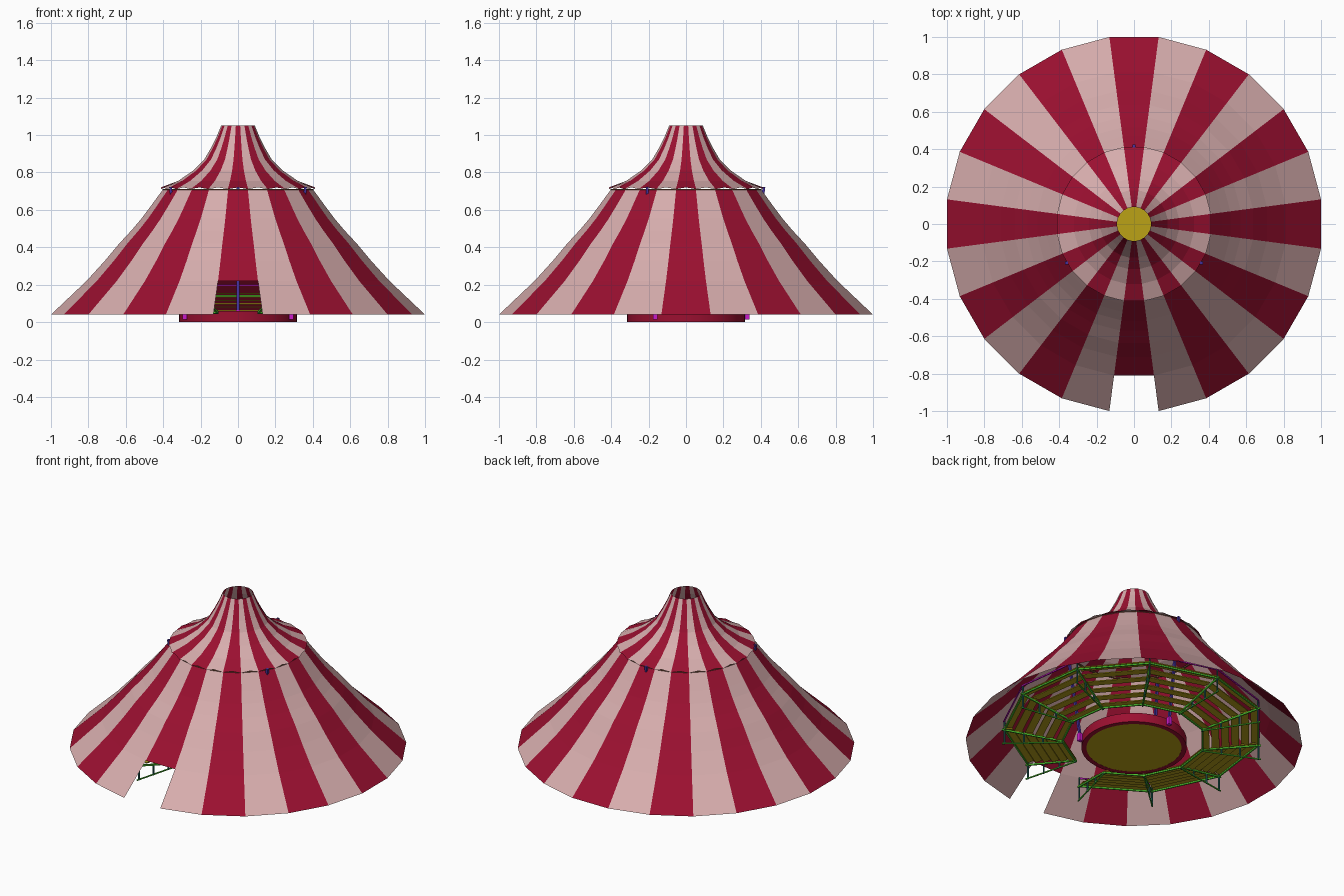
import bpy, bmesh, math
from mathutils import Vector

if "Cube" in bpy.data.objects:
    bpy.data.objects.remove(bpy.data.objects["Cube"])


def mat(name, col):
    m = bpy.data.materials.new(name)
    m.diffuse_color = (*col, 1)
    m.use_nodes = True
    m.node_tree.nodes["Principled BSDF"].inputs["Base Color"].default_value = m.diffuse_color
    return m


RED = mat("red", (0.33, 0.005, 0.03))
PINK = mat("pale_pink", (0.68, 0.42, 0.42))
SAND = mat("sand", (0.5, 0.36, 0.008))
WOOD = mat("seat_wood", (0.45, 0.34, 0.01))
GREEN = mat("frame_green", (0.08, 0.6, 0.03))
TEAL = mat("leg_teal", (0.02, 0.15, 0.13))
BLUE = mat("pole_blue", (0.06, 0.03, 0.35))
MAGENTA = mat("magenta", (0.6, 0.01, 0.6))
BROWN = mat("brown", (0.2, 0.08, 0.04))


def polar(r, deg, z):
    a = math.radians(deg)
    return Vector((r * math.cos(a), r * math.sin(a), z))


def finish(bm, name, mats, normals=True):
    if normals:
        bmesh.ops.recalc_face_normals(bm, faces=bm.faces)
    me = bpy.data.meshes.new(name)
    bm.to_mesh(me)
    bm.free()
    for m in mats:
        me.materials.append(m)
    ob = bpy.data.objects.new(name, me)
    bpy.context.collection.objects.link(ob)
    return ob


def hexa(bm, pts):
    v = [bm.verts.new(p) for p in pts]
    for f in ((3, 2, 1, 0), (4, 5, 6, 7), (0, 1, 5, 4),
              (1, 2, 6, 5), (2, 3, 7, 6), (3, 0, 4, 7)):
        bm.faces.new([v[i] for i in f])


def block(bm, r0, r1, a0, a1, z0, z1):
    # straight plank between two radial lines
    hexa(bm, [polar(r, a, z) for z in (z0, z1)
              for r, a in ((r0, a0), (r1, a0), (r1, a1), (r0, a1))])


def beam(bm, a, b, w):
    # square bar from a to b
    d = (b - a).normalized()
    up = Vector((1, 0, 0)) if abs(d.z) > 0.9 else Vector((0, 0, 1))
    s = d.cross(up).normalized() * w / 2
    t = s.cross(d).normalized() * w / 2
    hexa(bm, [p + q for p in (a, b) for q in (s + t, t - s, -s - t, s - t)])


# striped canvas: 24 flat panels, each swept along a profile
SIDES, STEP = 24, 15
K = 1 / math.cos(math.radians(STEP / 2))


def canvas(name, profile, door=0, scallop=0.0):
    bm = bmesh.new()
    for k in range(SIDES):
        c = -90 + k * STEP
        rows = []
        for r, z in profile:
            rows.append([bm.verts.new(polar(r * K, c + s * STEP / 2, z)) for s in (-1, 1)])
        for i in range(len(rows) - 1):
            if k == 0 and i < door:
                continue
            a, b = rows[i], rows[i + 1]
            loop = [a[0], a[1], b[1], b[0]]
            if i == 0 and scallop:
                mid = (a[0].co + a[1].co) / 2 + Vector((0, 0, scallop))
                loop.insert(1, bm.verts.new(mid))
            f = bm.faces.new(loop)
            f.material_index = k % 2
    bmesh.ops.delete(bm, geom=[v for v in bm.verts if not v.link_faces], context='VERTS')
    bmesh.ops.remove_doubles(bm, verts=bm.verts, dist=0.0005)
    return finish(bm, name, [RED, PINK], False)


canvas("lower_canvas", [(1.0, .04), (.905, .13), (.81, .22), (.71, .33), (.635, .42),
                        (.57, .49), (.515, .555), (.47, .615), (.43, .67), (.402, .708)], door=2)
canvas("upper_canvas", [(.412, .711), (.32, .755), (.24, .81), (.18, .87),
                        (.145, .93), (.115, .99), (.09, 1.05)], scallop=.009)

# hoop under the eave
bm = bmesh.new()
for k in range(SIDES):
    a = -90 + (k - .5) * STEP
    beam(bm, polar(.402, a, .708), polar(.402, a + STEP, .708), .008)
finish(bm, "eave_hoop", [BROWN])

# arena kerb and sand floor
bm = bmesh.new()
N = 48
sec = [(.315, 0), (.315, .06), (.285, .06), (.285, 0)]
rings = [[bm.verts.new(polar(r, i * 360 / N, z)) for r, z in sec] for i in range(N)]
for i in range(N):
    a, b = rings[i], rings[(i + 1) % N]
    for j in range(4):
        bm.faces.new((a[j], b[j], b[(j + 1) % 4], a[(j + 1) % 4]))
kerb = finish(bm, "arena_kerb", [RED])
bpy.context.view_layer.objects.active = kerb
kerb.select_set(True)
bpy.ops.object.shade_smooth_by_angle()

bpy.ops.mesh.primitive_cylinder_add(vertices=N, radius=.297, depth=.012, location=(0, 0, .0065))
floor = bpy.context.object
floor.name = "sand_floor"
floor.data.materials.append(SAND)

# three leaning king poles with feet
for n, a in enumerate((90, 210, 330)):
    bm = bmesh.new()
    beam(bm, polar(.325, a, .03), polar(.417, a, .722), .014)
    finish(bm, f"king_pole_{n}", [BLUE])
    bm = bmesh.new()
    p = polar(.328, a, .015)
    beam(bm, p, p + Vector((0, 0, .05)), .024)
    finish(bm, f"pole_foot_{n}", [MAGENTA])

# bleachers: ten straight bays of 33 degrees, open at the front
BAYS, ARC, START, ROWS = 10, 33, -75, 6
R0, R1, Z0, Z1 = .42, .79, .065, .155
dr, dz = (R1 - R0) / ROWS, (Z1 - Z0) / (ROWS - 1)
planks, frame, legs, rail = (bmesh.new() for _ in range(4))
for k in range(BAYS):
    a0 = START + k * ARC
    a1 = a0 + ARC
    for i in range(ROWS):
        r, z = R0 + i * dr, Z0 + i * dz
        block(planks, r, r + dr * .8, a0 + .4, a1 - .4, z - .006, z)
    # front and back stringers
    beam(frame, polar(R0 + .01, a0, Z0 - .012), polar(R0 + .01, a1, Z0 - .012), .009)
    beam(frame, polar(R1 - .015, a0, Z1 - .015), polar(R1 - .015, a1, Z1 - .015), .009)
    beam(rail, polar(R1 - .01, a0, .197), polar(R1 - .01, a1, .197), .008)
for k in range(BAYS + 1):
    a = START + k * ARC
    # sloping carrier, ground bar and uprights at each bay line
    beam(frame, polar(R0, a, Z0 - .013), polar(R1, a, Z1 - .013), .01)
    beam(frame, polar(R0, a, .046), polar(R1, a, .046), .007)
    for j in range(4):
        t = j / 3
        r = R0 + .01 + (R1 - R0 - .025) * t
        top = .2 if j == 3 else Z0 - .012 + (Z1 - Z0) * t
        beam(legs, polar(r, a, .042), polar(r, a, top), .008)
finish(planks, "bleacher_planks", [WOOD])
finish(frame, "bleacher_frame", [GREEN])
finish(legs, "bleacher_legs", [TEAL])
finish(rail, "bleacher_back_rail", [MAGENTA])
